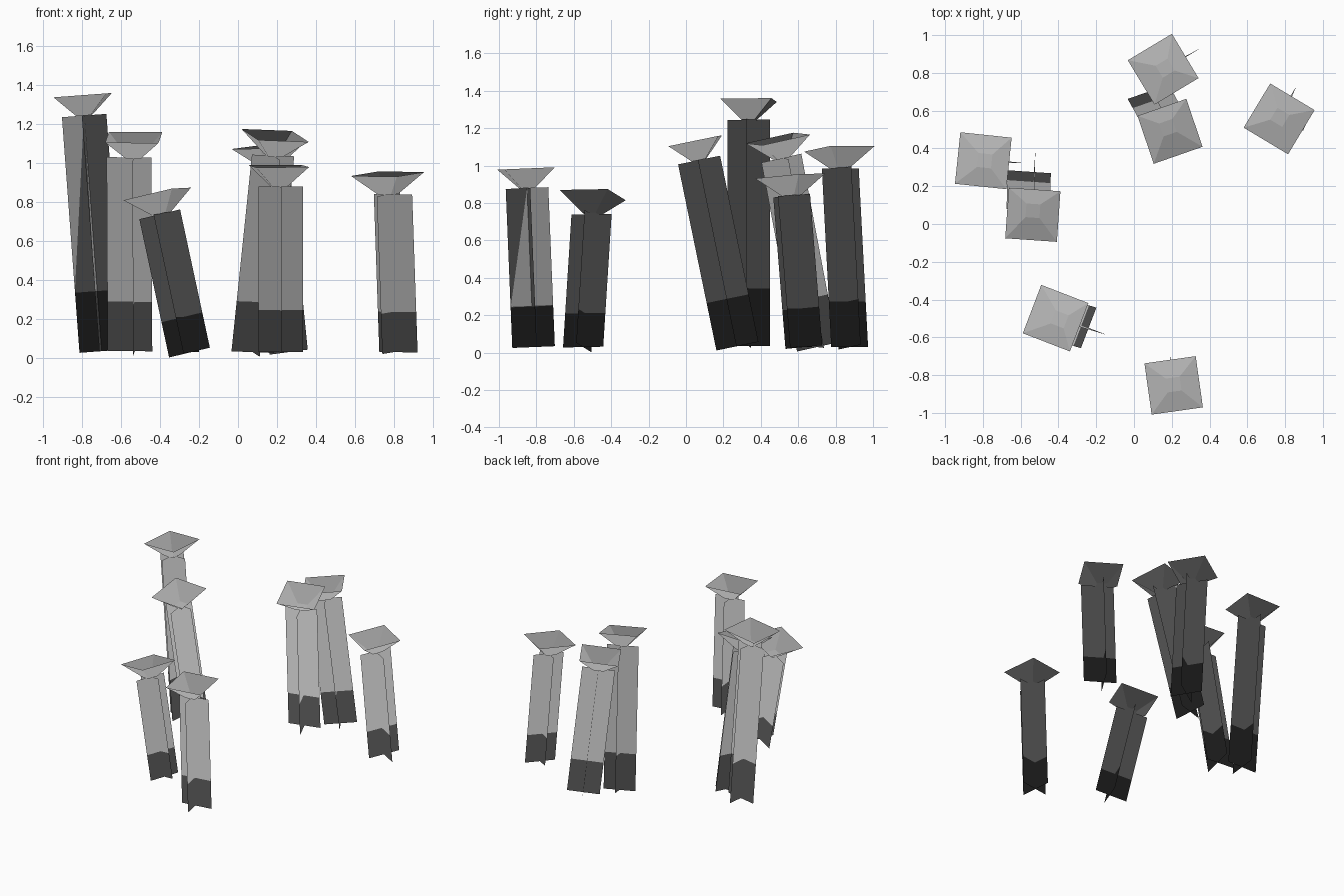
import bpy, bmesh, math
from mathutils import Vector, Matrix

cube = bpy.data.objects.get("Cube")
if cube:
    bpy.data.objects.remove(cube, do_unlink=True)


def make_material(name, value):
    mat = bpy.data.materials.new(name)
    mat.use_nodes = True
    colour = (value, value, value, 1)
    mat.diffuse_color = colour
    mat.node_tree.nodes["Principled BSDF"].inputs["Base Color"].default_value = colour
    return mat


LIGHT = make_material("light grey", 0.47)
DARK = make_material("dark grey", 0.07)

STEM_HALF = 0.115     # half width of each stem blade
BAND = 0.255          # dark share of the stem
CAP_RIM, CAP_FOOT, CAP_HEIGHT = 0.137, 0.037, 0.105


def finish(bm, name, frame, splay):
    """Make the object, with soft upward normals like foliage cards."""
    mesh = bpy.data.meshes.new(name)
    bm.to_mesh(mesh)
    bm.free()
    mesh.materials.append(LIGHT)
    mesh.materials.append(DARK)
    normals = [None] * len(mesh.loops)
    for poly in mesh.polygons:
        poly.use_smooth = True
        out = Vector((poly.center.x, poly.center.y, 0))
        if out.length > 0.001:
            out.normalize()
        normal = (Vector((0, 0, 1)) + out * splay).normalized()
        for i in poly.loop_indices:
            normals[i] = normal
    mesh.normals_split_custom_set(normals)
    obj = bpy.data.objects.new(name, mesh)
    obj.matrix_world = frame
    bpy.context.collection.objects.link(obj)


def make_stem(name, frame, length, shift):
    """Two crossed upright blades, dark at the foot."""
    bm = bmesh.new()
    levels = (0, length * BAND, length)
    for axis, offset in ((Vector((1, 0, 0)), shift), (Vector((0, 1, 0)), 0)):
        rows = [[bm.verts.new(axis * (offset + s * STEM_HALF) + Vector((0, 0, z)))
                 for s in (-1, 1)] for z in levels]
        for k in range(2):
            face = bm.faces.new((rows[k][0], rows[k][1], rows[k + 1][1], rows[k + 1][0]))
            face.material_index = 1 if k == 0 else 0
    finish(bm, name, frame, 0)


def make_cap(name, frame, length):
    """Open square funnel on top of the stem."""
    bm = bmesh.new()
    corners = ((-1, -1), (1, -1), (1, 1), (-1, 1))
    foot, rim = [[bm.verts.new((x * r, y * r, z)) for x, y in corners]
                 for r, z in ((CAP_FOOT, length), (CAP_RIM, length + CAP_HEIGHT))]
    bm.faces.new(foot)
    for i in range(4):
        j = (i + 1) % 4
        bm.faces.new((foot[j], foot[i], rim[i], rim[j]))
    finish(bm, name, frame, 0.2)


# Foot centre, top centre, turn in degrees, sideways shift of the first blade
PLANTS = {
    "tall_left": ((-0.70, 0.335, 0.035), (-0.79, 0.335, 1.245), -6, 0),
    "left": ((-0.53, 0.275, 0.035), (-0.535, 0.07, 1.03), -4, -0.025),
    "front_left": ((-0.24, -0.55, 0.03), (-0.393, -0.505, 0.74), -21, -0.01),
    "front": ((0.21, -0.815, 0.03), (0.21, -0.85, 0.88), 8, 0.01),
    "right": ((0.80, 0.63, 0.03), (0.772, 0.565, 0.84), -31, 0.028),
    "back": ((0.26, 0.875, 0.03), (0.165, 0.825, 0.985), 31, 0),
    "back_inner": ((0.075, 0.70, 0.03), (0.18, 0.51, 1.04), 19, 0),
}

for place, (base, top, turn, shift) in PLANTS.items():
    base, top = Vector(base), Vector(top)
    up = (top - base).normalized()
    lean = Vector((0, 0, 1)).rotation_difference(up).to_matrix().to_4x4()
    frame = Matrix.Translation(base) @ lean @ Matrix.Rotation(math.radians(turn), 4, 'Z')
    length = (top - base).length
    make_stem(place + "_stem", frame, length, shift)
    make_cap(place + "_cap", frame, length)
